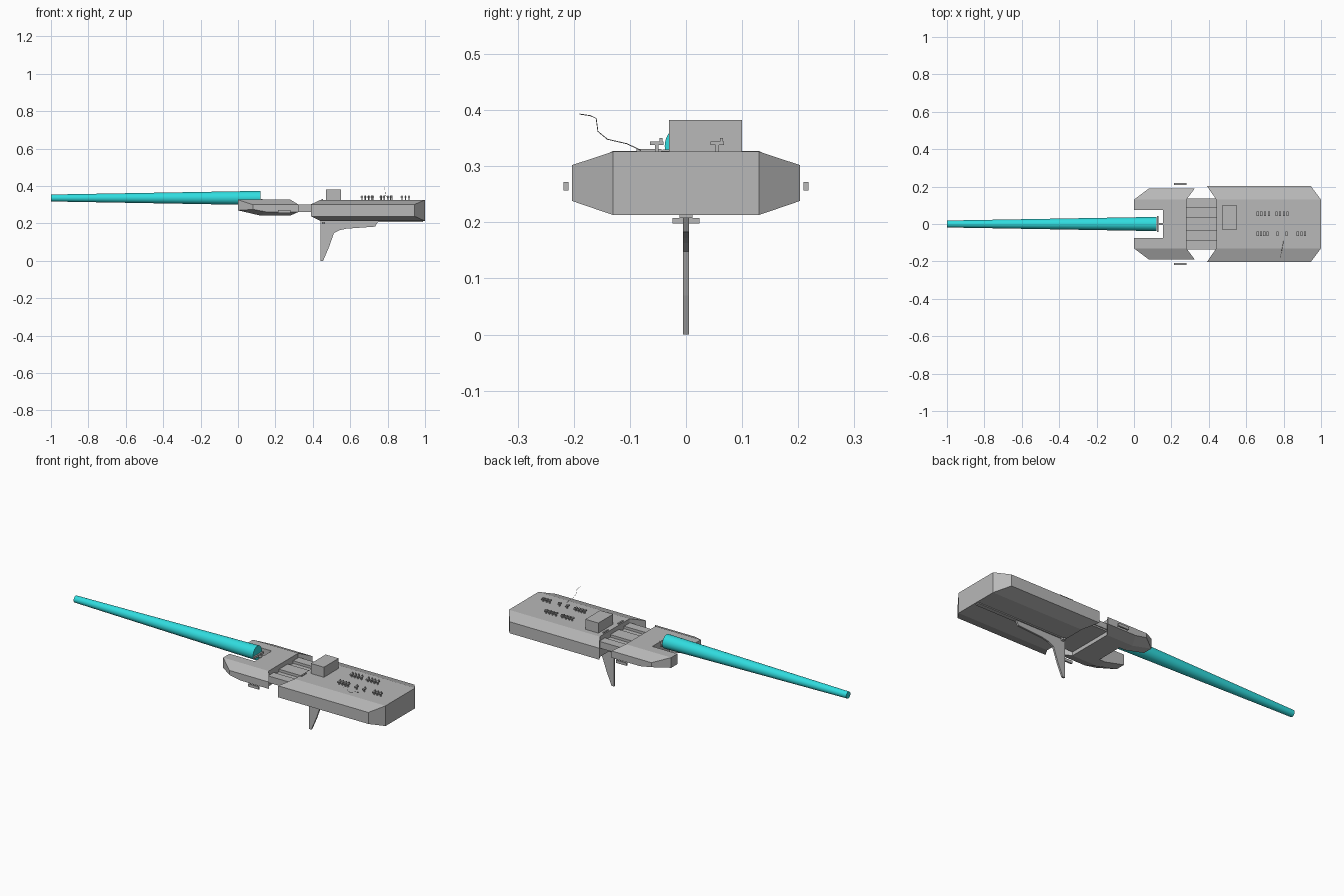
import bpy, bmesh, math
from mathutils import Vector

if "Cube" in bpy.data.objects:
    bpy.data.objects.remove(bpy.data.objects["Cube"])


def material(name, rgb):
    m = bpy.data.materials.new(name)
    m.diffuse_color = (*rgb, 1)
    m.use_nodes = True
    m.node_tree.nodes["Principled BSDF"].inputs["Base Color"].default_value = m.diffuse_color
    return m


GREY = material("hull grey", (0.48, 0.48, 0.48))
CYAN = material("barrel cyan", (0.03, 0.72, 0.74))


def finish(bm, name, mat=GREY):
    bmesh.ops.recalc_face_normals(bm, faces=bm.faces)
    me = bpy.data.meshes.new(name)
    bm.to_mesh(me)
    bm.free()
    me.materials.append(mat)
    ob = bpy.data.objects.new(name, me)
    bpy.context.collection.objects.link(ob)
    return ob


def add_box(bm, x0, x1, y0, y1, z0, z1):
    vs = bmesh.ops.create_cube(bm, size=1)["verts"]
    bmesh.ops.scale(bm, vec=(x1 - x0, y1 - y0, z1 - z0), verts=vs)
    bmesh.ops.translate(bm, vec=((x0 + x1) / 2, (y0 + y1) / 2, (z0 + z1) / 2), verts=vs)


def boxes(name, *dims, mat=GREY):
    bm = bmesh.new()
    for d in dims:
        add_box(bm, *d)
    return finish(bm, name, mat)


def loft(name, stations):
    """Join matching x-z outlines placed at successive y positions."""
    bm = bmesh.new()
    rings = [[bm.verts.new((x, y, z)) for x, z in pts] for y, pts in stations]
    for a, b in zip(rings, rings[1:]):
        for i in range(len(a)):
            j = (i + 1) % len(a)
            bm.faces.new((a[i], a[j], b[j], b[i]))
    bm.faces.new(rings[0])
    bm.faces.new(rings[-1][::-1])
    return finish(bm, name)


# Main rear hull: thick middle, thinner chamfered sides
inner = [(0.44, 0.213), (1.0, 0.213), (1.0, 0.326), (0.44, 0.326)]
outer = [(0.39, 0.238), (0.945, 0.238), (0.945, 0.302), (0.39, 0.302)]
loft("rear_hull", [(-0.203, outer), (-0.13, inner), (0.13, inner), (0.203, outer)])

# Forked front hull: two prongs and a joining block
prong_in = [(0, 0.327), (0, 0.27), (0.12, 0.242), (0.28, 0.242), (0.28, 0.327)]
prong_out = [(0.08, 0.30), (0.08, 0.275), (0.15, 0.262), (0.325, 0.262), (0.325, 0.30)]
for side, s in (("left", 1), ("right", -1)):
    loft("front_prong_" + side,
         [(s * 0.075, prong_in), (s * 0.13, prong_in), (s * 0.19, prong_out)])
boxes("front_block", (0.155, 0.28, -0.075, 0.075, 0.242, 0.327))

# Neck between the hulls, with raised beams and two upright plates
boxes("neck", (0.28, 0.44, -0.13, 0.13, 0.262, 0.288))
boxes("neck_beams", (0.28, 0.44, 0.085, 0.135, 0.27, 0.302),
      (0.28, 0.44, -0.135, -0.085, 0.27, 0.302),
      (0.28, 0.44, -0.038, 0.038, 0.27, 0.302))
boxes("neck_plates", *[(0.446, 0.454, s * 0.066 - 0.022, s * 0.066 + 0.022, 0.30, 0.331)
                       for s in (1, -1)])

# Cabin on deck and detached side plates
boxes("cabin", (0.47, 0.55, -0.03, 0.10, 0.326, 0.382))
boxes("side_plates", *[(0.215, 0.28, s * 0.2135 - 0.0045, s * 0.2135 + 0.0045, 0.257, 0.272)
                       for s in (1, -1)])

# Keel fin and its mounting
fin = [(0.44, 0.214), (0.44, 0.0), (0.455, 0.0), (0.485, 0.07), (0.513, 0.148),
       (0.54, 0.163), (0.58, 0.172), (0.733, 0.183), (0.752, 0.214)]
loft("keel_fin", [(-0.005, fin), (0.005, fin)])
boxes("fin_mounts", (0.45, 0.466, -0.024, 0.024, 0.198, 0.208),
      (0.452, 0.464, -0.006, 0.006, 0.206, 0.214))
boxes("belly_strip", (0.45, 0.99, -0.012, 0.012, 0.208, 0.2135))

# Long tapered barrel
bpy.ops.mesh.primitive_cone_add(vertices=32, radius1=0.0185, radius2=0.038, depth=1.12,
                                location=(-0.44, 0, 0.336), rotation=(0, math.pi / 2, 0))
barrel = bpy.context.object
barrel.name = "barrel"
barrel.data.materials.append(CYAN)
bpy.ops.object.shade_smooth_by_angle(angle=math.radians(35))
boxes("barrel_bracket", (0.122, 0.13, -0.042, 0.042, 0.318, 0.33),
      (0.122, 0.16, -0.005, 0.005, 0.316, 0.328))

# Small deck fittings in two rows
fittings = []
for y, xs in ((0.056, (0.662, 0.681, 0.70, 0.722, 0.762, 0.782, 0.802, 0.822)),
              (-0.052, (0.662, 0.68, 0.697, 0.715, 0.767, 0.815, 0.876, 0.895, 0.915))):
    for x in xs:
        fittings += [(x - 0.003, x + 0.003, y - 0.003, y + 0.003, 0.326, 0.34),
                     (x - 0.006, x + 0.005, y - 0.012, y + 0.012, 0.338, 0.344),
                     (x - 0.003, x + 0.003, y + 0.005, y + 0.01, 0.343, 0.35)]
boxes("deck_fittings", *fittings)

# Thin loose cable above the deck
curve = bpy.data.curves.new("cable", "CURVE")
curve.dimensions = "3D"
curve.bevel_depth = 0.0008
curve.bevel_resolution = 0
path = [(0.80, -0.08, 0.328), (0.797, -0.105, 0.34), (0.79, -0.14, 0.348),
        (0.787, -0.157, 0.362), (0.785, -0.16, 0.385), (0.782, -0.17, 0.39), (0.78, -0.19, 0.393)]
sp = curve.splines.new("POLY")
sp.points.add(len(path) - 1)
for p, co in zip(sp.points, path):
    p.co = (*co, 1)
curve.materials.append(GREY)
bpy.context.collection.objects.link(bpy.data.objects.new("cable", curve))
